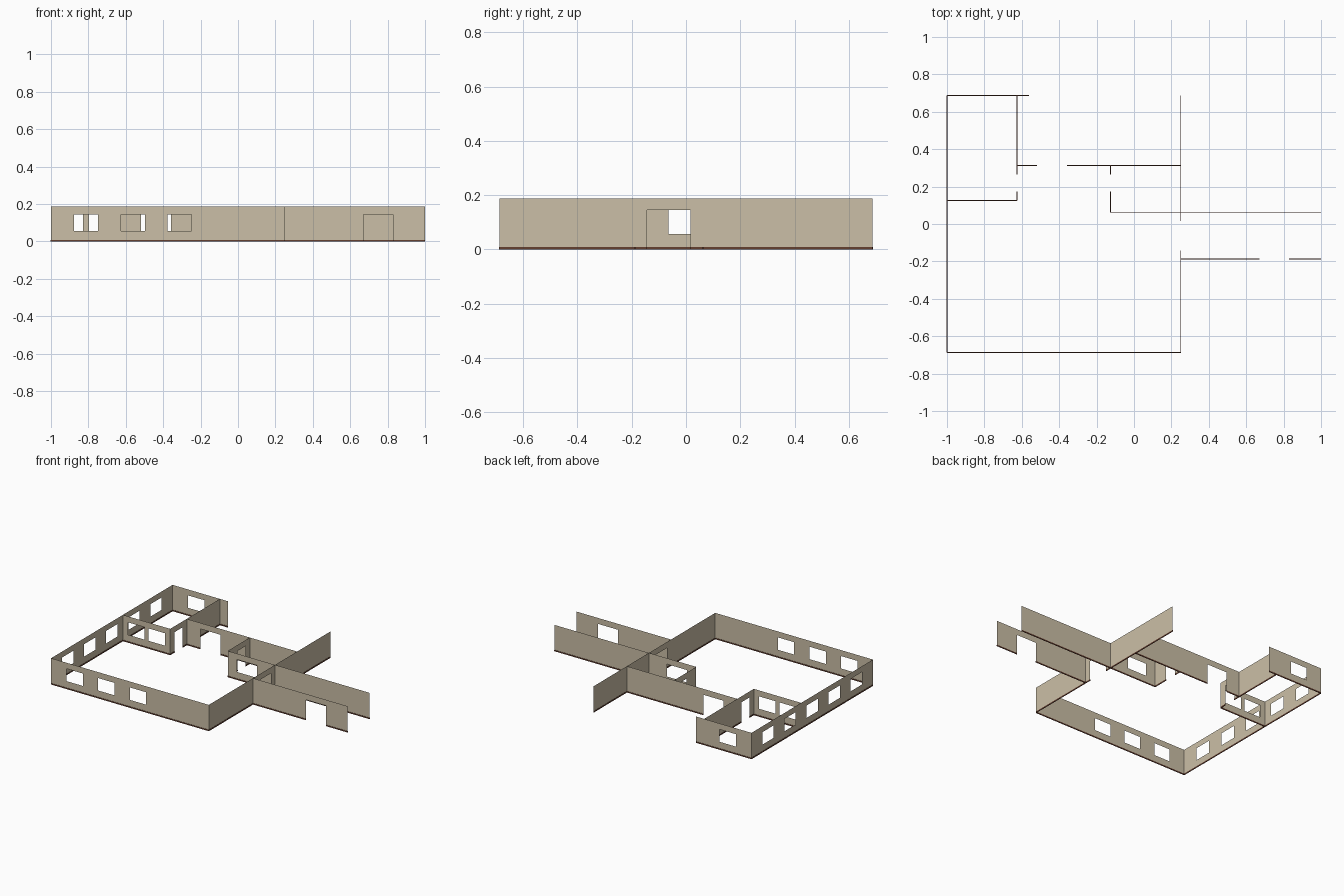
import bpy, bmesh

if "Cube" in bpy.data.objects:
    bpy.data.objects.remove(bpy.data.objects["Cube"])

H = 0.1875                 # wall height
SILL, HEAD = 0.056, 0.145  # window bottom, opening top
BASE_H, BASE_T = 0.009, 0.002


def material(name, rgb):
    m = bpy.data.materials.new(name)
    m.diffuse_color = (*rgb, 1)
    m.use_nodes = True
    m.node_tree.nodes["Principled BSDF"].inputs["Base Color"].default_value = m.diffuse_color
    return m


TAN = material("tan_wall", (0.60, 0.52, 0.385))
BROWN = material("brown_baseboard", (0.13, 0.05, 0.03))


def finish(bm, name, mat):
    bmesh.ops.remove_doubles(bm, verts=bm.verts, dist=1e-5)
    me = bpy.data.meshes.new(name)
    bm.to_mesh(me)
    bm.free()
    me.materials.append(mat)
    bpy.context.collection.objects.link(bpy.data.objects.new(name, me))


def wall(name, axis, at, start, end, windows=(), doors=()):
    """Thin wall sheet along an axis with openings, and a baseboard below."""
    def point(u, off, z):
        return (u, at + off, z) if axis == 'x' else (at + off, u, z)

    holes = [(a, b, SILL, HEAD) for a, b in windows] + [(a, b, 0, HEAD) for a, b in doors]
    us = sorted({start, end, *[h[0] for h in holes], *[h[1] for h in holes]})
    zs = [0, SILL, HEAD, H]
    bm = bmesh.new()
    for u0, u1 in zip(us, us[1:]):
        for z0, z1 in zip(zs, zs[1:]):
            u, z = (u0 + u1) / 2, (z0 + z1) / 2
            if any(a < u < b and c < z < d for a, b, c, d in holes):
                continue
            bm.faces.new([bm.verts.new(point(*p)) for p in
                          ((u0, 0, z0), (u1, 0, z0), (u1, 0, z1), (u0, 0, z1))])
    finish(bm, name, TAN)

    # baseboard strips between the doors
    bm = bmesh.new()
    stops = [start] + [v for d in sorted(doors) for v in d] + [end]
    for a, b in zip(stops[::2], stops[1::2]):
        r = bmesh.ops.create_cube(bm, size=1)
        for v in r['verts']:
            v.co = point(a if v.co.x < 0 else b,
                         BASE_T * (1 if v.co.y > 0 else -1),
                         BASE_H if v.co.z > 0 else 0)
        bmesh.ops.recalc_face_normals(bm, faces=bm.faces)
    finish(bm, name + "_baseboard", BROWN)


def win(*centres, w=0.128):
    return [(c - w / 2, c + w / 2) for c in centres]


# outer walls
wall("front_wall", 'x', -0.6875, -1, 0.25, win(-0.8125, -0.5625, -0.3125))
wall("left_wall", 'y', -1, -0.6875, 0.6875, win(-0.5, -0.25, 0, 0.25, 0.5))
wall("back_wall", 'x', 0.6875, -1, -0.5625, win(-0.8125))
wall("right_wall", 'y', 0.25, -0.6875, 0.6875, doors=[(-0.143, 0.017)])

# small room in the back left corner
wall("small_room_side", 'y', -0.625, 0.125, 0.6875, doors=[(0.174, 0.265)])
wall("small_room_front", 'x', 0.125, -1, -0.625, win(-0.894, -0.731, w=0.13))

# middle partitions
wall("middle_wall", 'x', 0.3125, -0.625, 0.25, doors=[(-0.518, -0.358)])
wall("closet_side", 'y', -0.125, 0.0625, 0.3125, doors=[(0.174, 0.265)])

# corridor walls running out to the right
wall("corridor_back", 'x', 0.0625, -0.125, 1, [(-0.05, 0.105)])
wall("corridor_front", 'x', -0.1875, 0.25, 1, doors=[(0.67, 0.83)])
